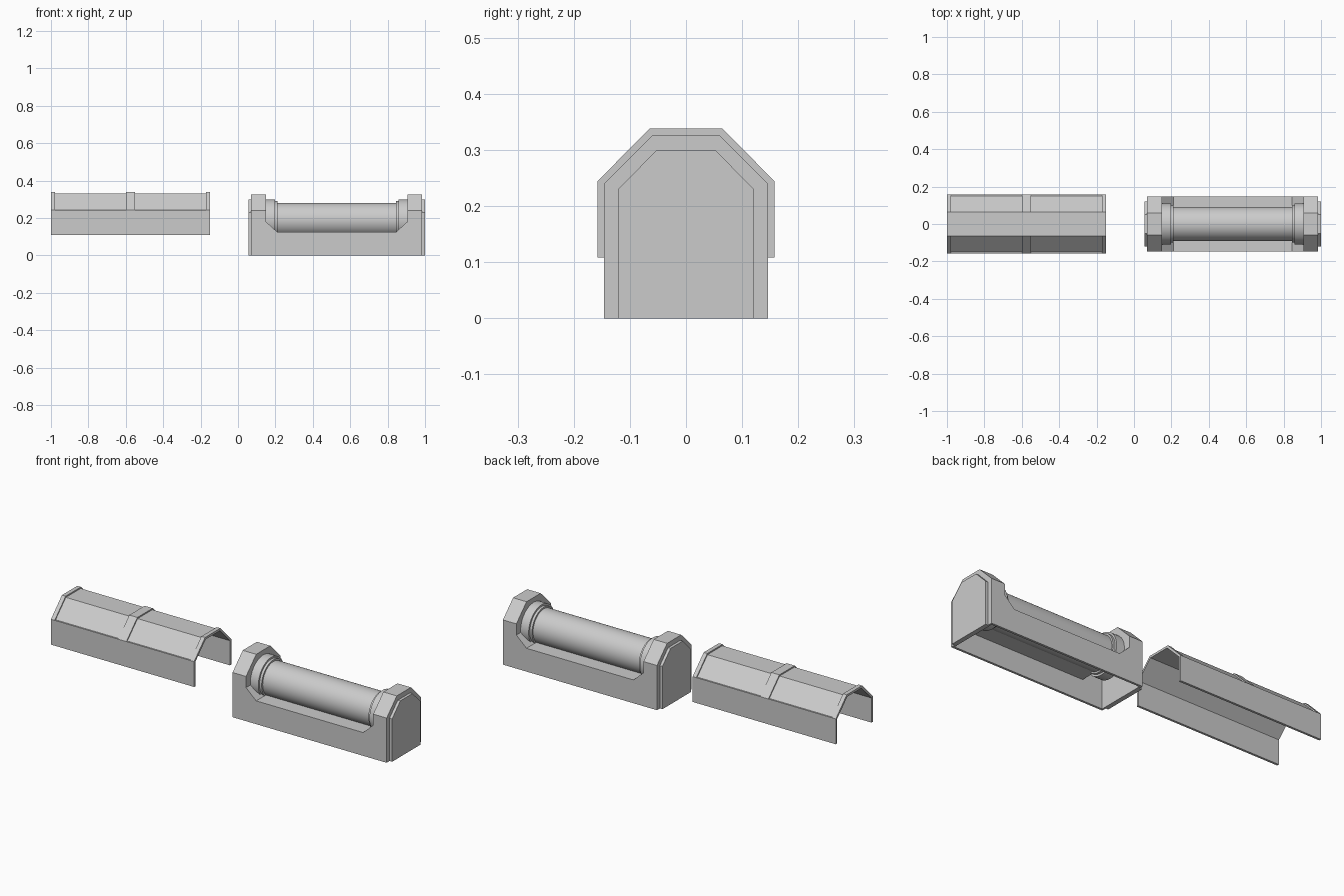
import bpy
import bmesh
from math import pi
from mathutils import Matrix

cube = bpy.data.objects.get("Cube")
if cube:
    bpy.data.objects.remove(cube, do_unlink=True)

grey = bpy.data.materials.new("light grey")
grey.use_nodes = True
grey.diffuse_color = (0.6, 0.6, 0.6, 1)
grey.node_tree.nodes["Principled BSDF"].inputs["Base Color"].default_value = (0.6, 0.6, 0.6, 1)


def finish(name, bm):
    bmesh.ops.recalc_face_normals(bm, faces=bm.faces)
    mesh = bpy.data.meshes.new(name)
    bm.to_mesh(mesh)
    bm.free()
    mesh.materials.append(grey)
    obj = bpy.data.objects.new(name, mesh)
    bpy.context.collection.objects.link(obj)
    return obj


def mirrored(half):
    """Full closed outline from its positive half, listed bottom to top."""
    return half + [(-a, b) for a, b in reversed(half)]


def prism(name, outline, start, end, along="x"):
    """Extrude an outline of (across, height) points along x or y."""
    bm = bmesh.new()
    place = (lambda d, a, h: (d, a, h)) if along == "x" else (lambda d, a, h: (a, d, h))
    rings = [[bm.verts.new(place(d, a, h)) for a, h in outline] for d in (start, end)]
    for ring in rings:
        bm.faces.new(ring)
    n = len(outline)
    for i in range(n):
        j = (i + 1) % n
        bm.faces.new((rings[0][i], rings[0][j], rings[1][j], rings[1][i]))
    return finish(name, bm)


def cut(obj, cutter):
    mod = obj.modifiers.new("cut", "BOOLEAN")
    mod.operation = "DIFFERENCE"
    mod.solver = "EXACT"
    mod.object = cutter
    bpy.context.view_layer.objects.active = obj
    bpy.ops.object.modifier_apply(modifier=mod.name)
    bpy.data.objects.remove(cutter, do_unlink=True)


def notch(grow):
    """Chamfered opening over the roller, grown by the wall thickness."""
    mid, half = 0.5275, 0.3775 + grow
    outline = mirrored([(half - 0.06, 0.125 - grow), (half, 0.18 - grow), (half, 0.5)])
    return prism("notch_cutter", [(mid + a, h) for a, h in outline], -0.3, 0.3, "y")


# Hollow base housing with an open underside
wall = 0.012
housing = prism("base_housing", mirrored([(0.146, 0), (0.146, 0.24), (0.06, 0.326)]), 0.07, 0.985)
cavity = prism("cavity_cutter", mirrored([(0.134, -0.1), (0.134, 0.235), (0.055, 0.314)]), 0.08, 0.975)
cut(cavity, notch(wall))
cut(housing, cavity)
cut(housing, notch(0))

# Stepped plates on both ends of the housing
plate_outline = mirrored([(0.121, 0), (0.121, 0.23), (0.052, 0.30)])
prism("right_end_plate", plate_outline, 0.055, 0.07)
prism("left_end_plate", plate_outline, 0.985, 1.0)

# Roller with stepped collars, turned around the x axis
half_profile = [(0.385, 0), (0.385, 0.11), (0.33, 0.11), (0.33, 0.1), (0.317, 0.1), (0.317, 0.091)]
profile = half_profile + [(-x, r) for x, r in reversed(half_profile)]
bm = bmesh.new()
points = [bm.verts.new((x, 0, r)) for x, r in profile]
edges = [bm.edges.new(pair) for pair in zip(points, points[1:])]
bmesh.ops.spin(bm, geom=points + edges, cent=(0, 0, 0), axis=(1, 0, 0),
               angle=2 * pi, steps=48, use_duplicate=False)
bmesh.ops.remove_doubles(bm, verts=bm.verts, dist=0.0001)
bmesh.ops.transform(bm, matrix=Matrix.Translation((0.5275, 0, 0.19)), verts=bm.verts)
roller = finish("roller", bm)
bpy.ops.object.select_all(action="DESELECT")
roller.select_set(True)
bpy.context.view_layer.objects.active = roller
bpy.ops.object.shade_smooth_by_angle(angle=pi / 6)

# Removable cover: a thin folded shell with raised bands
inner = [(-0.146, 0.108), (-0.146, 0.24), (-0.06, 0.326), (0.06, 0.326), (0.146, 0.24), (0.146, 0.108)]
band = mirrored([(0.158, 0.108), (0.158, 0.244), (0.065, 0.338)]) + inner
panel = mirrored([(0.158, 0.108), (0.158, 0.244), (0.15, 0.244), (0.063, 0.331)]) + inner
for name, outline, start, end in [
    ("cover_right_band", band, -1, -0.978),
    ("cover_right_panel", panel, -0.978, -0.6),
    ("cover_middle_band", band, -0.6, -0.552),
    ("cover_left_panel", panel, -0.552, -0.172),
    ("cover_left_band", band, -0.172, -0.15),
]:
    prism(name, outline, start, end)
